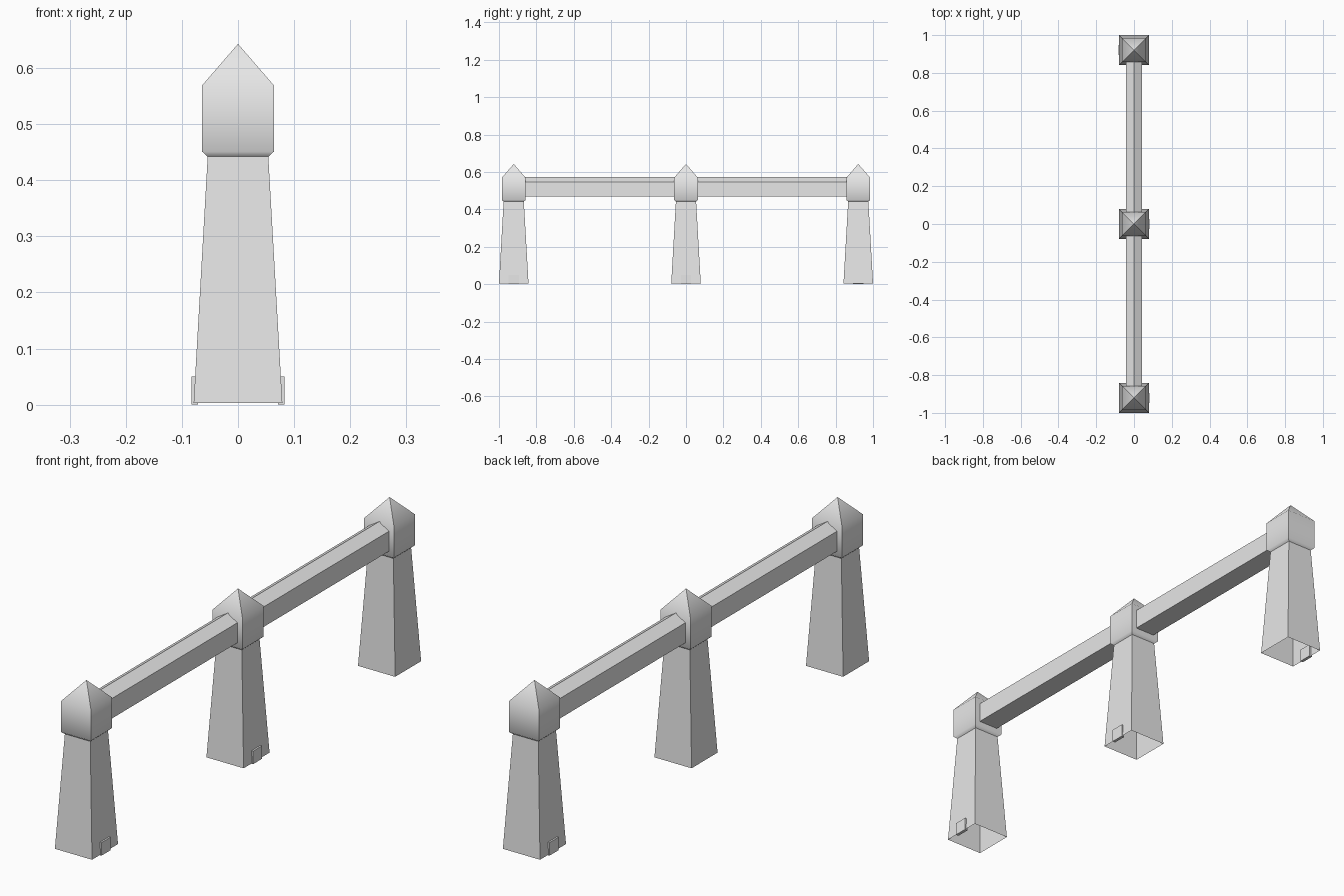
import bpy
import bmesh
import math

cube = bpy.data.objects.get("Cube")
if cube:
    bpy.data.objects.remove(cube, do_unlink=True)

stone = bpy.data.materials.new("grey_stone")
stone.use_nodes = True
GREY = (0.8, 0.8, 0.8, 1)
stone.diffuse_color = GREY
stone.node_tree.nodes["Principled BSDF"].inputs["Base Color"].default_value = GREY

SPACING = 0.921


def finish(name, bm, location=(0, 0, 0)):
    bmesh.ops.recalc_face_normals(bm, faces=bm.faces)
    mesh = bpy.data.meshes.new(name)
    bm.to_mesh(mesh)
    bm.free()
    obj = bpy.data.objects.new(name, mesh)
    obj.location = location
    mesh.materials.append(stone)
    bpy.context.collection.objects.link(obj)
    bpy.ops.object.select_all(action="DESELECT")
    obj.select_set(True)
    bpy.context.view_layer.objects.active = obj
    bpy.ops.object.shade_smooth_by_angle(angle=math.radians(50))
    return obj


def bridge(bm, a, b):
    n = len(a)
    for i in range(n):
        j = (i + 1) % n
        bm.faces.new((a[i], a[j], b[j], b[i]))


# Tapered post, hollow below, with a flared head and pyramid roof
def post(name, y):
    profile = [(0.079, 0.003), (0.054, 0.442), (0.064, 0.451), (0.064, 0.569)]
    corners = [(-1, -1), (1, -1), (1, 1), (-1, 1)]
    bm = bmesh.new()
    rings = [[bm.verts.new((sx * r, sy * r, z)) for sx, sy in corners]
             for r, z in profile]
    for low, high in zip(rings, rings[1:]):
        bridge(bm, low, high)
    apex = bm.verts.new((0, 0, 0.643))
    top = rings[-1]
    for i in range(4):
        bm.faces.new((top[i], top[(i + 1) % 4], apex))
    finish(name, bm, (0, y, 0))


# Straight beam with a gabled top, its ends tucked into the post heads
def beam(name, y):
    section = [(-0.042, 0.47), (0.042, 0.47), (0.042, 0.547),
               (0, 0.573), (-0.042, 0.547)]
    half = SPACING / 2 - 0.06
    bm = bmesh.new()
    ends = [[bm.verts.new((x, end, z)) for x, z in section]
            for end in (-half, half)]
    bridge(bm, *ends)
    for ring in ends:
        bm.faces.new(ring)
    finish(name, bm, (0, y, 0))


# Small block set into the foot of a post
def foot_block(name, y, side):
    bm = bmesh.new()
    bmesh.ops.create_cube(bm, size=1)
    bmesh.ops.scale(bm, vec=(0.012, 0.054, 0.05), verts=bm.verts)
    finish(name, bm, (side * 0.077, y, 0.025))


for label, step, side in (("front", -1, 1), ("middle", 0, 1), ("back", 1, -1)):
    post(label + "_post", step * SPACING)
    foot_block(label + "_foot_block", step * SPACING, side)

for label, step in (("front", -0.5), ("back", 0.5)):
    beam(label + "_beam", step * SPACING)
